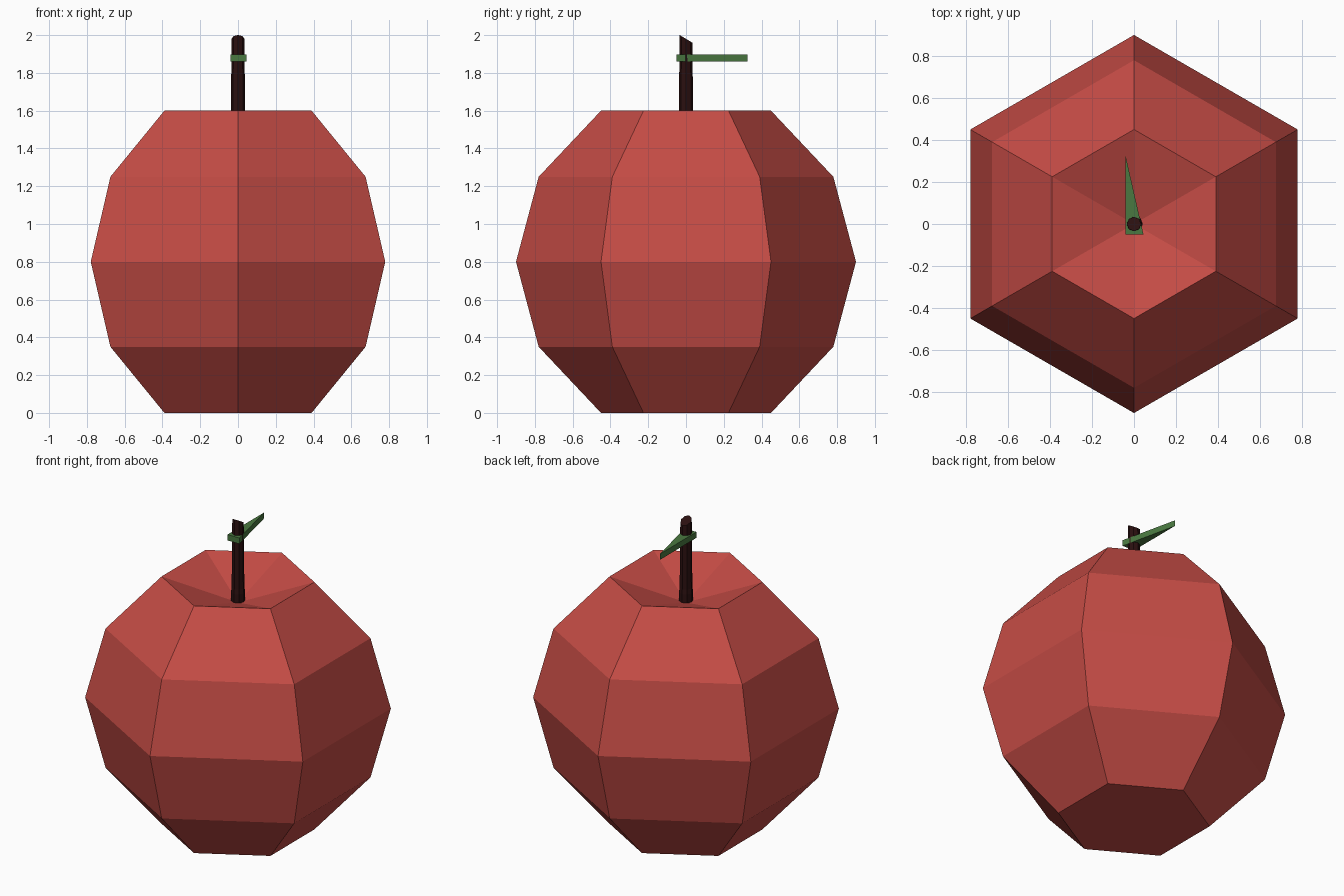
import bpy
import bmesh
from math import cos, sin, pi

cube = bpy.data.objects.get("Cube")
if cube:
    bpy.data.objects.remove(cube, do_unlink=True)


def make_material(name, rgb):
    mat = bpy.data.materials.new(name)
    mat.use_nodes = True
    colour = (*rgb, 1.0)
    mat.diffuse_color = colour
    bsdf = next(n for n in mat.node_tree.nodes if n.type == "BSDF_PRINCIPLED")
    bsdf.inputs["Base Color"].default_value = colour
    return mat


def finish(bm, name, mat):
    bmesh.ops.recalc_face_normals(bm, faces=bm.faces[:])
    mesh = bpy.data.meshes.new(name)
    bm.to_mesh(mesh)
    bm.free()
    mesh.materials.append(mat)
    obj = bpy.data.objects.new(name, mesh)
    bpy.context.collection.objects.link(obj)
    return obj


def lathe(profile, sides):
    """Stack rings of (radius, z), the first vertex pointing to the back."""
    bm = bmesh.new()
    angles = [pi / 2 + 2 * pi * i / sides for i in range(sides)]
    rings = [[bm.verts.new((r * cos(a), r * sin(a), z)) for a in angles]
             for r, z in profile]
    for low, high in zip(rings, rings[1:]):
        for i in range(sides):
            j = (i + 1) % sides
            bm.faces.new((low[i], low[j], high[j], high[i]))
    bm.faces.new(rings[0])
    return bm, rings[-1]


red = make_material("red skin", (0.56, 0.072, 0.06))
brown = make_material("dark brown bark", (0.024, 0.005, 0.005))
green = make_material("leaf green", (0.068, 0.19, 0.052))

# Fruit: six-sided body with a sunken top
bm, rim = lathe([(0.45, 0), (0.78, 0.35), (0.9, 0.8), (0.78, 1.25), (0.45, 1.6)], 6)
dip = bm.verts.new((0, 0, 1.45))
for i in range(6):
    bm.faces.new((rim[i], rim[(i + 1) % 6], dip))
finish(bm, "fruit_body", red)

# Stem: thicker at its foot, with a slanted cut at the tip
bm, tip = lathe([(0.042, 1.44), (0.042, 1.52), (0.038, 1.55), (0.034, 1.98)], 8)
for v in tip:
    v.co.z -= 0.6 * v.co.y
bm.faces.new(tip)
finish(bm, "stem", brown)

# Leaf: thin pointed plate around the stem
bm = bmesh.new()
corners = [(-0.04, -0.05), (0.045, -0.05), (-0.04, 0.325)]
base = bm.faces.new([bm.verts.new((x, y, 1.86)) for x, y in corners])
top = bmesh.ops.extrude_face_region(bm, geom=[base])["geom"]
bmesh.ops.translate(bm, vec=(0, 0, 0.038),
                    verts=[v for v in top if isinstance(v, bmesh.types.BMVert)])
# close the underside when the extrusion has removed it
if not any(all(v.co.z < 1.87 for v in f.verts) for f in bm.faces):
    bm.faces.new([v for v in bm.verts if v.co.z < 1.87])
finish(bm, "leaf", green)
